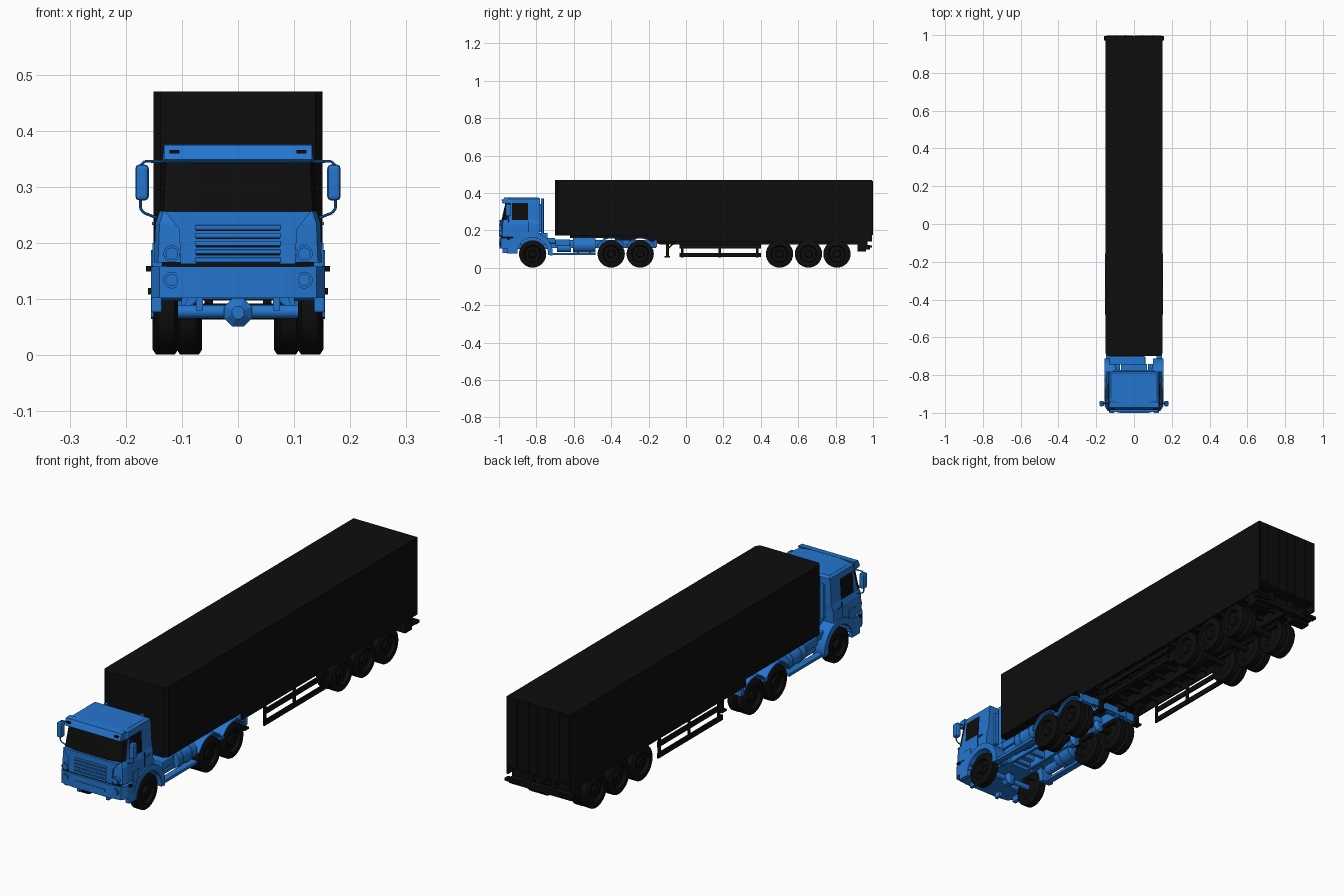
import bpy, bmesh, math
from mathutils import Vector

if "Cube" in bpy.data.objects:
    bpy.data.objects.remove(bpy.data.objects["Cube"], do_unlink=True)


def material(name, rgb):
    m = bpy.data.materials.new(name)
    m.use_nodes = True
    m.diffuse_color = (*rgb, 1)
    m.node_tree.nodes["Principled BSDF"].inputs["Base Color"].default_value = (*rgb, 1)
    return m


BLUE = material("cab_blue", (0.018, 0.18, 0.62))
BLACK = material("matt_black", (0.004, 0.004, 0.004))
SIDES = (("left_", 1), ("right_", -1))


def finish(name, bm, mat, smooth=False):
    bmesh.ops.recalc_face_normals(bm, faces=bm.faces)
    me = bpy.data.meshes.new(name)
    bm.to_mesh(me)
    bm.free()
    ob = bpy.data.objects.new(name, me)
    bpy.context.collection.objects.link(ob)
    me.materials.append(mat)
    if smooth:
        bpy.ops.object.select_all(action="DESELECT")
        ob.select_set(True)
        bpy.context.view_layer.objects.active = ob
        bpy.ops.object.shade_smooth_by_angle(angle=math.radians(35))
    return ob


def loft(name, rings, mat, smooth=False):
    """Skin closed rings of points and cap both ends."""
    bm = bmesh.new()
    rows = [[bm.verts.new(p) for p in r] for r in rings]
    n = len(rows[0])
    for a, b in zip(rows, rows[1:]):
        for i in range(n):
            bm.faces.new((a[i], a[(i + 1) % n], b[(i + 1) % n], b[i]))
    bm.faces.new(rows[0])
    bm.faces.new(rows[-1])
    return finish(name, bm, mat, smooth)


def prism(name, pts, axis, a, b, mat, smooth=False):
    """Extrude a 2D outline along an axis from a to b."""
    def place(p, d):
        q = list(p)
        q.insert("xyz".index(axis), d)
        return q
    return loft(name, [[place(p, d) for p in pts] for d in (a, b)], mat, smooth)


def box(name, x, y, z, mat, bevel=0.0):
    ob = prism(name, [(x[0], y[0]), (x[1], y[0]), (x[1], y[1]), (x[0], y[1])], "z", *z, mat)
    if bevel:
        mod = ob.modifiers.new("edge", "BEVEL")
        mod.width, mod.segments = bevel, 2
    return ob


def pair(name, x, y, z, mat, bevel=0.0):
    for side, s in SIDES:
        box(side + name, sorted((s * x[0], s * x[1])), y, z, mat, bevel)


def rod(name, p, q, r, mat, n=12):
    p, q = Vector(p), Vector(q)
    rot = (q - p).to_track_quat("Z", "Y")
    circle = [Vector((r * math.cos(t), r * math.sin(t), 0))
              for t in (2 * math.pi * i / n for i in range(n))]
    return loft(name, [[c + rot @ v for v in circle] for c in (p, q)], mat, True)


def arch(name, y, z, r0, r1, a0, a1, x0, x1, mat):
    """Curved mudguard over a wheel, on both sides."""
    ang = [math.radians(a0 + (a1 - a0) * i / 12) for i in range(13)]
    pts = [(y + r1 * math.cos(t), z + r1 * math.sin(t)) for t in ang]
    pts += [(y + r0 * math.cos(t), z + r0 * math.sin(t)) for t in reversed(ang)]
    for side, s in SIDES:
        prism(side + name, pts, "x", s * x0, s * x1, mat, True)


def wheel(name, x, y, w, s, hub):
    """Lathed tyre and rim; hub is how far the centre sticks out."""
    h = w / 2
    prof = [(-h, .012), (-h + .01, .04), (-h, .046), (-h, .064), (-h + .006, .073),
            (h - .006, .073), (h, .064), (h, .046), (h - .014, .041), (h - .014, .022),
            (h + hub, .018), (h + hub, .008)]
    n = 28
    rings = [[(x + s * d, y + r * math.cos(2 * math.pi * i / n),
               0.074 + r * math.sin(2 * math.pi * i / n)) for i in range(n)] for d, r in prof]
    loft(name, rings, BLACK, True)


# Wheels and axles
for side, s in SIDES:
    wheel(side + "front_wheel", s * 0.128, -0.82, 0.042, s, 0.002)
for label, ys, outer in (("drive", (-0.40, -0.245), 0.152), ("trailer", (0.50, 0.655, 0.807), 0.147)):
    for k, y in enumerate(ys):
        for side, s in SIDES:
            for j in (0, 1):
                wheel(f"{side}{label}_wheel_{k}_{j}", s * (outer - 0.02 - 0.043 * j), y, 0.04, s, -0.006)
        rod(f"{label}_axle_{k}", (-0.12, y, 0.078), (0.12, y, 0.078), 0.014, BLACK)
        pair(f"{label}_spring_{k}", (0.045, 0.06), (y - 0.06, y + 0.06), (0.092, 0.108), BLACK)
rod("front_axle", (-0.11, -0.82, 0.078), (0.11, -0.82, 0.078), 0.012, BLUE)
for k, y in enumerate((-0.82, -0.40, -0.245)):
    ball = [[(r * math.cos(i * math.pi / 4 + .39), y + d, 0.076 + r * math.sin(i * math.pi / 4 + .39))
             for i in range(8)] for d, r in ((-.028, .012), (-.015, .027), (.015, .027), (.028, .012))]
    loft(f"differential_{k}", ball, BLUE)

# Cab body: stacked horizontal sections, glass chosen by band and direction
levels = [(.165, .150, -.992, -.785), (.235, .147, -.990, -.782), (.256, .140, -.986, -.780),
          (.345, .135, -.966, -.780), (.368, .132, -.958, -.780), (.376, .122, -.945, -.790)]


def section(z, w, yf, yb):
    half = [(w, yb), (w, -.845), (w, -.930), (w, yf + .030), (w * .95, yf + .010), (w * .55, yf)]
    return [(x, y, z) for x, y in half] + [(-x, y, z) for x, y in reversed(half)]


cab = loft("cab_body", [section(*l) for l in levels], BLUE)
cab.data.materials.append(BLACK)
for f in cab.data.polygons:
    c, nrm = f.center, f.normal
    if .27 < c.z < .34:
        screen = nrm.y < -0.3 and c.y < -.95
        door_glass = abs(nrm.x) > 0.8 and -.90 < c.y < -.87
        f.material_index = int(screen or door_glass)
prism("sun_visor", [(-.975, .343), (-.985, .349), (-.972, .375), (-.945, .377), (-.950, .343)],
      "x", -.132, .132, BLUE)
pair("marker_lamp", (.104, .122), (-.986, -.975), (.360, .366), BLACK)
box("rear_cab_panel", (-.11, .11), (-.785, -.772), (.19, .34), BLUE, .004)
for side, s in SIDES:
    rod(side + "cab_rear_column", (s * .085, -.768, .17), (s * .085, -.768, .37), .008, BLUE)
pair("door_handle", (.146, .153), (-.835, -.812), (.232, .238), BLUE)
pair("door_seam", (.145, .1495), (-.842, -.840), (.19, .25), BLACK)

# Front panel, grille bars and lamps
prism("front_panel", [(-.13, .256), (.13, .256), (.105, .225), (.102, .163), (-.102, .163), (-.105, .225)],
      "y", -.996, -.96, BLUE)
for i in range(5):
    z = .228 - i * .0145
    box(f"grille_bar_{i}", (-.077, .077), (-1.0, -.99), (z - .004, z + .004), BLUE, .002)
    box(f"grille_gap_{i}", (-.075, .075), (-.9975, -.99), (z - .0065, z - .004), BLACK)
for side, s in SIDES:
    for k, z in enumerate((.181, .134)):
        rod(f"{side}headlamp_rim_{k}", (s * .118, -.96, z), (s * .118, -.997, z), .015, BLUE, 20)
        rod(f"{side}headlamp_{k}", (s * .118, -.96, z), (s * .118, -1.0, z), .011, BLUE, 20)

# Bumper, lower corners and wheel arches
bumper = [(.153, -.895), (.155, -.965), (.140, -.990), (.08, -.998)]
bumper += [(-x, y) for x, y in reversed(bumper)]
prism("bumper", bumper, "z", .102, .158, BLUE)
box("bumper_gap", (-.135, .135), (-.989, -.9), (.157, .166), BLACK)
box("number_plate", (-.07, .07), (-1.0, -.99), (.121, .134), BLUE)
pair("cab_step", (.135, .155), (-.955, -.90), (.076, .104), BLUE, .004)
pair("tow_bracket", (.062, .075), (-.98, -.95), (.08, .105), BLUE)
pair("side_marker", (.15, .164), (-.955, -.945), (.149, .159), BLACK)
arch("front_wheel_arch", -.82, .08, .082, .108, -8, 168, .10, .155, BLUE)
pair("arch_filler", (.10, .152), (-.925, -.885), (.12, .20), BLUE)
pair("inner_arch", (.075, .10), (-.92, -.74), (.125, .185), BLUE)
box("engine_cover", (-.07, .07), (-.95, -.74), (.10, .17), BLUE)

# Mirrors on tubular arms
for side, s in SIDES:
    path = [(.134, -.95, .345), (.166, -.95, .346), (.174, -.95, .338),
            (.174, -.95, .262), (.168, -.95, .254), (.145, -.95, .245)]
    for k, (p, q) in enumerate(zip(path, path[1:])):
        rod(f"{side}mirror_arm_{k}", (s * p[0], *p[1:]), (s * q[0], *q[1:]), .0025, BLUE, 8)
pair("mirror", (.159, .183), (-.965, -.937), (.276, .340), BLUE, .007)

# Tractor chassis
pair("chassis_rail", (.040, .052), (-.95, -.16), (.105, .148), BLUE)
for i in range(7):
    y = -.73 + i * .093
    box(f"chassis_crossbar_{i}", (-.045, .045), (y - .008, y + .008), (.112, .14), BLUE)
box("rear_crossbar", (-.09, .09), (-.172, -.158), (.118, .15), BLUE)
box("behind_cab_deck", (-.13, .06), (-.745, -.70), (.13, .16), BLUE, .004)
pair("lower_side_rail", (.12, .148), (-.735, -.485), (.068, .080), BLUE)
for side, s in SIDES:
    rod(side + "fuel_tank", (s * .107, -.605, .122), (s * .107, -.485, .122), .040, BLUE, 20)
    for k, y in enumerate((-.575, -.515)):
        rod(f"{side}tank_strap_{k}", (s * .107, y - .004, .122), (s * .107, y + .004, .122), .042, BLUE, 20)
    rod(side + "air_tank", (s * .11, -.69, .105), (s * .11, -.615, .105), .021, BLUE, 16)
pair("battery_box", (.06, .135), (-.70, -.62), (.118, .152), BLUE, .004)
for k, y in enumerate((-.40, -.245)):
    arch(f"drive_mudguard_{k}", y, .075, .082, .088, 24, 156, .068, .153, BLUE)
pair("mudguard_bridge", (.068, .153), (-.336, -.309), (.112, .122), BLUE)
pair("rear_mudguard_tail", (.09, .153), (-.170, -.155), (.11, .145), BLUE)
box("coupling_plate", (-.06, .06), (-.38, -.27), (.146, .168), BLACK)

# Trailer body
prism("trailer_body", [(-.151, -.685), (-.138, -.70), (.138, -.70), (.151, -.685), (.151, .995), (-.151, .995)],
      "z", .172, .47, BLACK)
pair("trailer_side_sill", (.144, .151), (-.19, .995), (.140, .173), BLACK)
for side, s in SIDES:
    prism(side + "trailer_beam", [(-.62, .172), (-.62, .16), (-.22, .155), (-.14, .125), (.97, .125), (.97, .172)],
          "x", s * .045, s * .06, BLACK)
for i in range(14):
    y = -.10 + i * .08
    box(f"floor_crossbar_{i}", (-.145, .145), (y - .005, y + .005), (.152, .173), BLACK)

# Rear doors, lock bars and bumper
pair("rear_door", (.002, .146), (.994, .997), (.18, .462), BLACK)
for side, s in SIDES:
    for k, x in enumerate((.045, .10)):
        rod(f"{side}lock_bar_{k}", (s * x, .997, .175), (s * x, .997, .465), .003, BLACK, 8)
box("rear_bumper", (-.145, .145), (.962, .985), (.098, .122), BLACK)
pair("rear_lamp", (.10, .16), (.972, .995), (.108, .120), BLACK)
pair("bumper_bracket", (.05, .065), (.95, .97), (.10, .15), BLACK)
pair("mud_flap", (.066, .147), (.918, .962), (.087, .15), BLACK)

# Side guards and landing legs
for k, z in enumerate((.068, .115)):
    pair(f"side_guard_{k}", (.143, .150), (-.035, .40), (z - .011, z + .011), BLACK)
for k, y in enumerate((-.02, .18, .38)):
    pair(f"guard_post_{k}", (.137, .143), (y - .007, y + .007), (.055, .16), BLACK)
pair("landing_leg", (.088, .104), (-.108, -.092), (.062, .172), BLACK)
pair("landing_foot", (.08, .112), (-.115, -.085), (.055, .063), BLACK)
for side, s in SIDES:
    rod(side + "leg_brace", (s * .096, -.10, .10), (s * .096, -.035, .158), .004, BLACK, 8)
rod("landing_shaft", (-.12, -.10, .13), (.12, -.10, .13), .005, BLACK, 8)
